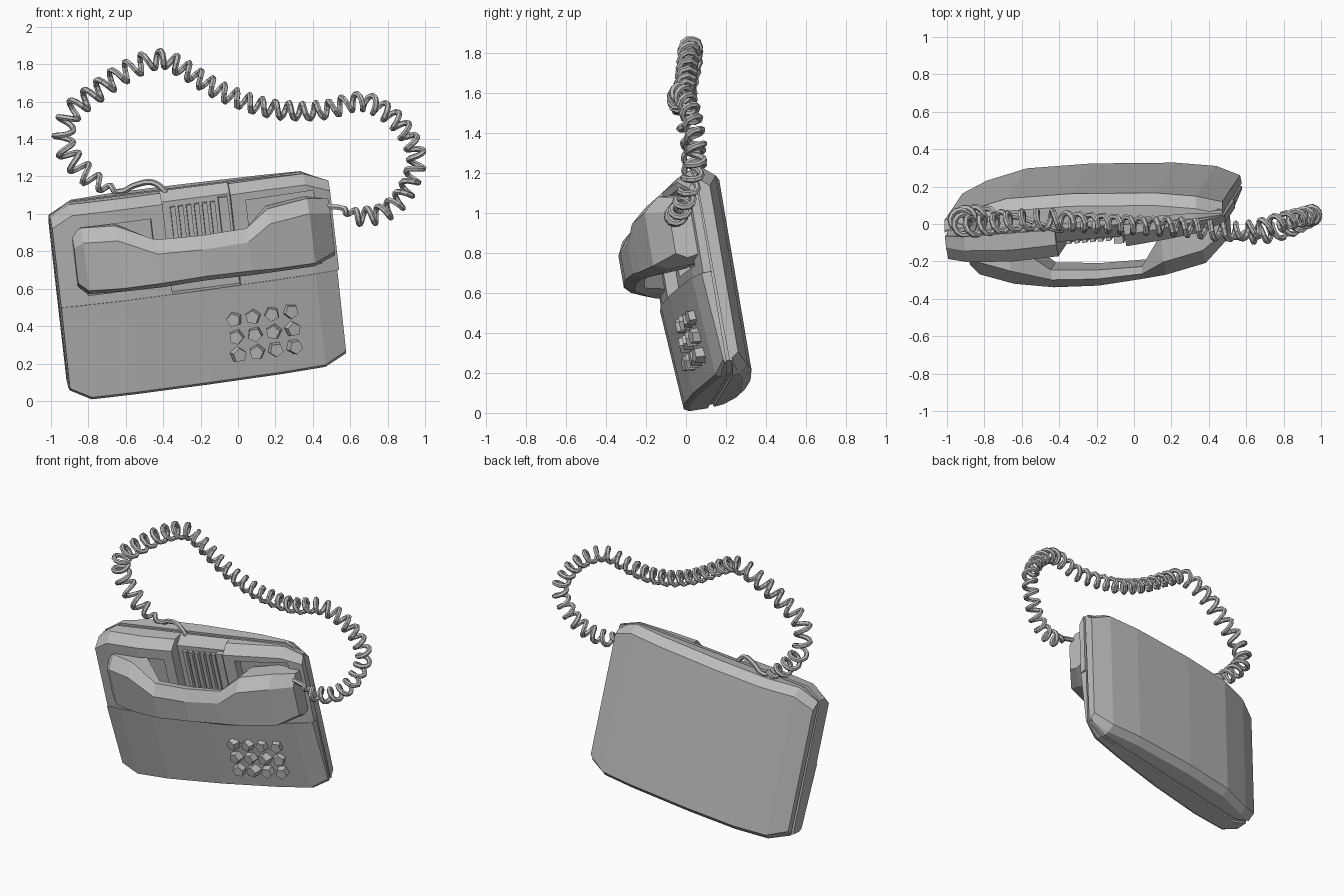
import bpy, bmesh, math, random
from mathutils import Matrix, Vector

random.seed(4)
if "Cube" in bpy.data.objects:
    bpy.data.objects.remove(bpy.data.objects["Cube"])

grey = bpy.data.materials.new("plain grey")
grey.use_nodes = True
GREY = (0.5, 0.5, 0.5, 1)
grey.diffuse_color = GREY
grey.node_tree.nodes["Principled BSDF"].inputs["Base Color"].default_value = GREY

# the whole phone leans sideways, backwards and turns a little
LEAN = (Matrix.Translation((-0.21, 0, 0.612))
        @ Matrix.Rotation(math.radians(5.5), 4, 'Z')
        @ Matrix.Rotation(math.radians(9), 4, 'X')
        @ Matrix.Rotation(math.radians(-7.3), 4, 'Y'))


def make(name, bm, matrix=LEAN):
    bmesh.ops.recalc_face_normals(bm, faces=bm.faces)
    me = bpy.data.meshes.new(name)
    bm.to_mesh(me)
    bm.free()
    me.materials.append(grey)
    ob = bpy.data.objects.new(name, me)
    ob.matrix_world = matrix
    bpy.context.scene.collection.objects.link(ob)
    return ob


def loft(name, stations, section):
    """Skin cross-sections (depth, height) placed along the width."""
    bm = bmesh.new()
    rings = [[bm.verts.new((s[0], v, w)) for v, w in section(*s)] for s in stations]
    n = len(rings[0])
    for a, b in zip(rings, rings[1:]):
        for i in range(n):
            j = (i + 1) % n
            bm.faces.new((a[i], a[j], b[j], b[i]))
    bm.faces.new(rings[0])
    bm.faces.new(rings[-1])
    return make(name, bm)


def box(name, lo, hi):
    bm = bmesh.new()
    bmesh.ops.create_cube(bm, size=1)
    for v in bm.verts:
        v.co = [a + (c + 0.5) * (b - a) for a, b, c in zip(lo, hi, v.co)]
    return make(name, bm)


def between(table, u):
    for (a, p), (b, q) in zip(table, table[1:]):
        if u <= b:
            return p + (q - p) * (u - a) / (b - a)
    return table[-1][1]


# curved plan of the case, and its clipped corners
FRONT = [(-.75, -.07), (-.64, -.085), (-.4, -.1), (0, -.085), (.4, -.048), (.63, -.02), (.75, .02)]
BACK = [(-.75, .15), (-.62, .2), (-.4, .25), (-.05, .25), (.4, .22), (.62, .185), (.75, .135)]
SEAM, STEP = .07, -.01


def half(u):
    return between([(-.75, .47), (-.64, .53), (.62, .53), (.75, .47)], u)


def lower_section(u):
    f, lo = between(FRONT, u), -half(u)
    return [(SEAM, lo), (min(f + .06, .06), lo), (f + .035, lo + .015),
            (f, STEP), (SEAM, STEP)]


def upper_section(u, recess=.008):
    f, hi = between(FRONT, u) + recess, half(u)
    return [(SEAM, STEP), (f, STEP), (f, hi - .05), (min(f + .07, .065), hi), (SEAM, hi)]


def back_section(u):
    b, h = between(BACK, u), half(u)
    return [(.1, -h), (b - .05, -h + .005), (b, -h + .04),
            (b, h - .05), (b - .06, h), (.1, h)]


def core_section(u):
    h = half(u) - .015
    return [(SEAM - .005, -h), (.105, -h), (.105, h), (SEAM - .005, h)]


# case
loft("lower_front_shell", [(u,) for u, _ in FRONT], lower_section)
loft("back_shell", [(u,) for u, _ in BACK], back_section)
left_block = loft("left_cradle_block", [(-.75,), (-.64,), (-.4,), (-.15,)], upper_section)
right_block = loft("right_cradle_block", [(.22,), (.4,), (.63,), (.76,)], upper_section)
loft("centre_panel", [(-.15, .085), (.04, .08), (.22, .065)], upper_section)
loft("seam_core", [(-.735,), (-.63,), (.61,), (.735,)], core_section)

# pockets for the handset ends
for block, a, b, depth, top in ((left_block, -.6, -.22, -.04, .41),
                                (right_block, .3, .67, .01, .44)):
    cutter = box("pocket_cutter", (a, -.4, .04), (b, depth, top))
    cutter.hide_render = True
    cutter.hide_viewport = True
    cut = block.modifiers.new("pocket", 'BOOLEAN')
    cut.operation = 'DIFFERENCE'
    cut.solver = 'EXACT'
    cut.object = cutter

# ribbed grille in the centre panel
for i in range(6):
    u = -.105 + i * .043
    box("grille_rib", (u, -.025, .1), (u + .026, .01, .45))
box("hook_strip", (.155, -.04, .1), (.205, .01, .47))


# handset
def handset_section(u, out, inner, lo, hi):
    mid = min(out + .08, (out + inner) / 2)
    return [(out, lo + .03), (out, hi - .07), (mid, hi), (inner, hi - .01),
            (inner, lo + .01), (mid, lo)]


loft("handset", [
    (-.65, -.12, 0, .09, .38), (-.6, -.17, 0, .05, .41), (-.42, -.235, 0, .05, .41),
    (-.22, -.285, -.18, .06, .32), (.02, -.295, -.2, .07, .315),
    (.27, -.275, -.2, .065, .32), (.4, -.25, -.02, .055, .4),
    (.62, -.2, .02, .05, .42), (.74, -.09, .02, .08, .39)], handset_section)

# keypad of five-sided keys
for row in range(3):
    for col in range(4):
        u, w = .165 + col * .102, -.19 - row * .097
        bm = bmesh.new()
        bmesh.ops.create_cone(bm, cap_ends=True, segments=5, radius1=.045,
                              radius2=.038, depth=.07)
        spin = (Matrix.Rotation(math.radians(90), 4, 'X')
                @ Matrix.Rotation(random.uniform(0, 6), 4, 'Z'))
        tilt = Matrix.Rotation(random.uniform(-.3, .3), 4, 'Z')
        place = Matrix.Translation((u, between(FRONT, u) + .012, w))
        make("key", bm, LEAN @ place @ tilt @ spin)

# coiled cord: a smooth path, with a helix wound around it
PATH = [Vector(p) for p in (
    (.48, -.06, 1.04), (.56, -.07, 1.03), (.63, -.06, .99), (.76, -.04, 1.0), (.87, 0, 1.08),
    (.94, .04, 1.22), (.95, .05, 1.33), (.87, .03, 1.47), (.75, 0, 1.57),
    (.64, -.03, 1.6), (.48, -.04, 1.56), (.3, -.02, 1.55), (.1, -.01, 1.58),
    (-.1, 0, 1.66), (-.28, .01, 1.77), (-.42, .02, 1.83), (-.6, .02, 1.76),
    (-.76, 0, 1.65), (-.9, -.01, 1.53), (-.93, .03, 1.38), (-.86, .04, 1.26),
    (-.74, .04, 1.16), (-.63, .04, 1.12), (-.56, .02, 1.15), (-.48, -.01, 1.17),
    (-.42, -.03, 1.15), (-.36, -.03, 1.08))]
LAST = len(PATH) - 1
STEPS = 520


def spline_point(t):
    i = min(int(t), LAST - 1)
    t -= i
    a, b, c, d = (PATH[max(0, min(k, LAST))] for k in range(i - 1, i + 3))
    return (2 * b + (c - a) * t + (2 * a - 5 * b + 4 * c - d) * t * t
            + (3 * b - a - 3 * c + d) * t ** 3) / 2


points, angle = [], 0
old = spline_point(0)
for k in range(STEPS + 1):
    t = LAST * k / STEPS
    p = spline_point(t)
    along = (spline_point(min(t + .05, LAST)) - spline_point(max(t - .05, 0))).normalized()
    side = along.cross(Vector((0, 1, 0))).normalized()
    other = along.cross(side)
    loose = 15 < t < 23
    angle += (p - old).length / (.088 if loose else .075) * math.tau
    old = p
    radius = (.05 if loose else .043) * max(0, min(1, (t - 1) / 1.2, (LAST - 4 - t) / 1.5))
    points.append(p + radius * (math.cos(angle) * side + math.sin(angle) * other))

cord = bpy.data.curves.new("coiled_cord", 'CURVE')
cord.dimensions = '3D'
cord.bevel_depth = .016
cord.bevel_resolution = 1
cord.use_fill_caps = True
wire = cord.splines.new('POLY')
wire.points.add(len(points) - 1)
for knot, p in zip(wire.points, points):
    knot.co = (*p, 1)
wire.use_smooth = False
cord.materials.append(grey)
bpy.context.scene.collection.objects.link(bpy.data.objects.new("coiled_cord", cord))
